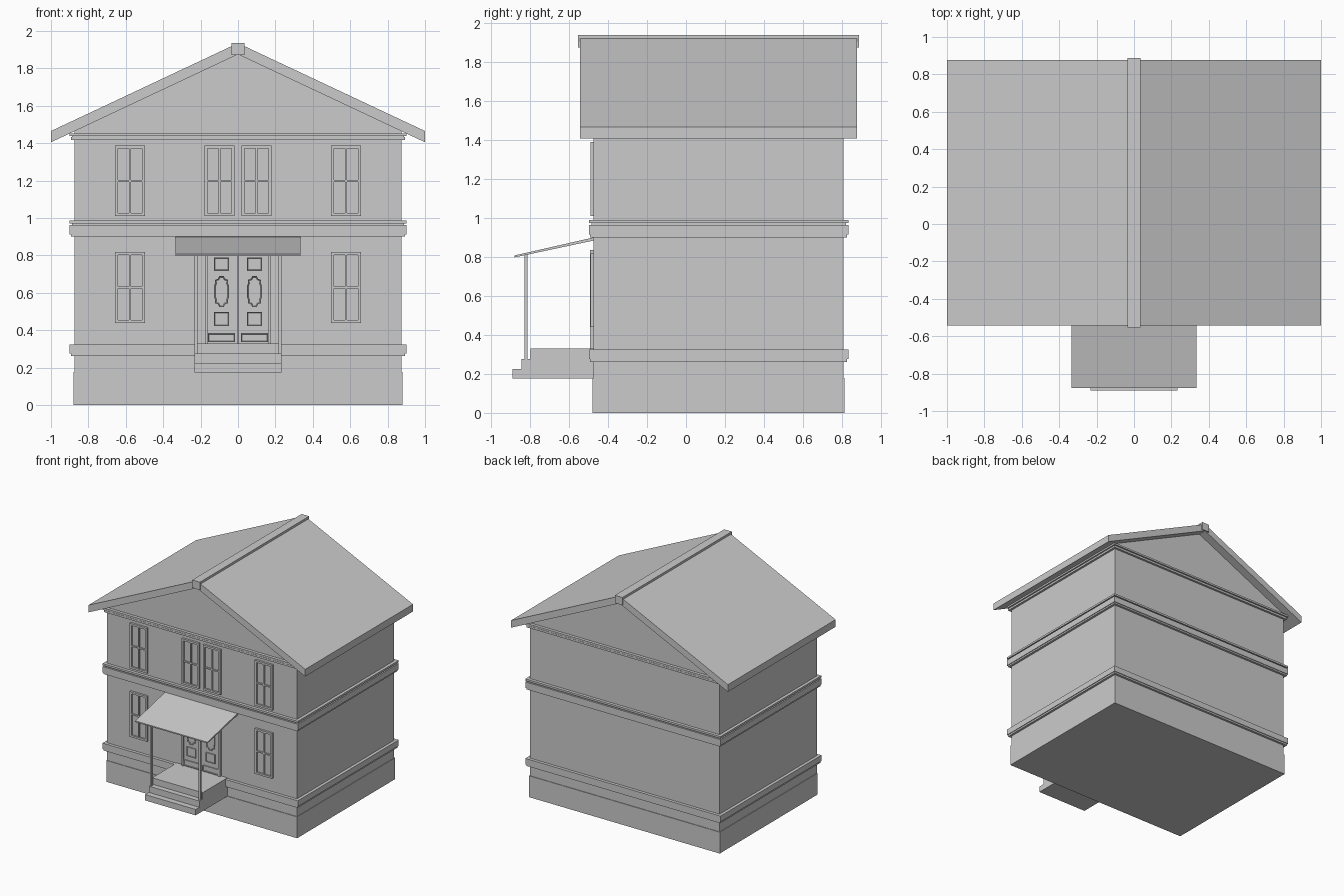
import bpy, bmesh
from mathutils import Vector

if "Cube" in bpy.data.objects:
    bpy.data.objects.remove(bpy.data.objects["Cube"])

YC = 0.167          # house centre along y
WALL_F = -0.473     # front wall plane


def finish(name, bm):
    bmesh.ops.recalc_face_normals(bm, faces=bm.faces)
    me = bpy.data.meshes.new(name)
    bm.to_mesh(me)
    bm.free()
    ob = bpy.data.objects.new(name, me)
    bpy.context.collection.objects.link(ob)
    return ob


def boxes(name, items):
    """One object made of boxes (x0, x1, y0, y1, z0, z1)."""
    bm = bmesh.new()
    for x0, x1, y0, y1, z0, z1 in items:
        vs = bmesh.ops.create_cube(bm, size=1)['verts']
        for v in vs:
            v.co = Vector((x0 if v.co.x < 0 else x1,
                           y0 if v.co.y < 0 else y1,
                           z0 if v.co.z < 0 else z1))
    return finish(name, bm)


def prism(name, pts, lo, hi, axis):
    """Extrude a closed profile along 'x' (pts are y,z) or 'y' (pts are x,z)."""
    bm = bmesh.new()
    put = (lambda p, t: (t, p[0], p[1])) if axis == 'x' else (lambda p, t: (p[0], t, p[1]))
    face = bm.faces.new([bm.verts.new(put(p, lo)) for p in pts])
    ext = bmesh.ops.extrude_face_region(bm, geom=[face])['geom']
    d = put((0, 0), hi - lo)
    bmesh.ops.translate(bm, vec=d, verts=[g for g in ext if isinstance(g, bmesh.types.BMVert)])
    return finish(name, bm)


def panel(name, pts, y_back, y_front):
    """Raised door panel with a sunken moulding ring around its field."""
    ob = prism(name, pts, y_back, y_front, 'y')
    bm = bmesh.new()
    bm.from_mesh(ob.data)
    front = [f for f in bm.faces if f.normal.y < -0.9]
    bmesh.ops.inset_region(bm, faces=front, thickness=0.004, depth=0)
    bmesh.ops.inset_region(bm, faces=front, thickness=0.004, depth=-0.005)
    bm.to_mesh(ob.data)
    bm.free()


def rect(cx, z0, z1, w):
    return [(cx - w, z0), (cx + w, z0), (cx + w, z1), (cx - w, z1)]


# Body with gables, foundation
prism('walls', [(-.875, .1), (.875, .1), (.875, 1.464), (0, 1.876), (-.875, 1.464)],
      WALL_F, .807, 'y')
boxes('foundation', [(-.88, .88, YC - .645, YC + .645, 0, .178)])


# String courses: stacked tiers (half width, z0, z1) running around the house
def course(name, tiers):
    boxes(name, [(-h, h, YC - h + .235, YC + h - .235, a, b) for h, a, b in tiers])


course('base_course', [(.894, .262, .276), (.90, .276, .325)])
course('floor_course', [(.894, .90, .913), (.90, .913, .963), (.887, .963, .972), (.90, .972, .988)])
course('eaves_course', [(.893, 1.417, 1.433), (.887, 1.433, 1.438), (.90, 1.438, 1.453)])

# Roof slopes and ridge cap
prism('roof', [(-1, 1.405), (0, 1.875), (1, 1.405), (1, 1.465), (0, 1.935), (-1, 1.465)],
      -.543, .877, 'y')
boxes('ridge_cap', [(-.035, .035, -.553, .887, 1.872, 1.937)])


# Windows: frame, cross bars and recessed glass
def window(name, cx, z0, z1):
    f, m, w = .016, .0055, .08
    yf, yb, zm = -.49, -.46, (z0 + z1) / 2
    boxes(name, [
        (cx - w, cx - w + f, yf, yb, z0, z1),
        (cx + w - f, cx + w, yf, yb, z0, z1),
        (cx - w + f, cx + w - f, yf, yb, z0, z0 + f),
        (cx - w + f, cx + w - f, yf, yb, z1 - f, z1),
        (cx - m, cx + m, yf + .004, yb, z0 + f, z1 - f),
        (cx - w + f, cx + w - f, yf + .004, yb, zm - m, zm + m),
        (cx - w + f, cx + w - f, -.476, yb, z0 + f, z1 - f)])


for i, cx in enumerate((-.577, -.098, .098, .577)):
    window(f'upper_window_{i}', cx, 1.01, 1.387)
for i, cx in enumerate((-.577, .577)):
    window(f'lower_window_{i}', cx, .44, .818)

# Double door: surround, leaves and panels
boxes('door_surround', [(-.177, -.162, -.492, -.46, .325, .835),
                        (.162, .177, -.492, -.46, .325, .835),
                        (-.162, .162, -.492, -.46, .82, .835)])
for s, side in ((-1, 'left'), (1, 'right')):
    lo, hi = sorted((s * .002, s * .162))
    boxes(f'door_leaf_{side}', [(lo, hi, -.483, -.46, .325, .82)])
    c = s * .088
    panel(f'door_top_panel_{side}', rect(c, .718, .788, .041), -.48, -.492)
    panel(f'door_lower_panel_{side}', rect(c, .422, .498, .041), -.48, -.492)
    panel(f'door_kick_panel_{side}', rect(c, .337, .384, .072), -.48, -.492)
    half = [(.012, .083), (.02, .068), (.036, .062), (.034, .045), (.04, .03)]
    quad = half + [(x, -z) for x, z in reversed(half)]
    shape = quad + [(-x, -z) for x, z in quad]
    panel(f'door_ornament_{side}', [(c + x, .607 + z) for x, z in shape], -.48, -.492)

# Entrance steps
prism('steps', [(-.47, .175), (-.89, .175), (-.89, .224), (-.842, .224), (-.842, .276),
                (-.798, .276), (-.798, .329), (-.47, .329)], -.233, .233, 'x')

# Porch canopy and posts
prism('porch_canopy', [(-.878, .797), (-.878, .807), (-.47, .9), (-.47, .884)], -.333, .333, 'x')
for s, side in ((-1, 'left'), (1, 'right')):
    boxes(f'porch_post_{side}', [(s * .224 - .008, s * .224 + .008, -.828, -.812, .27, .815)])
